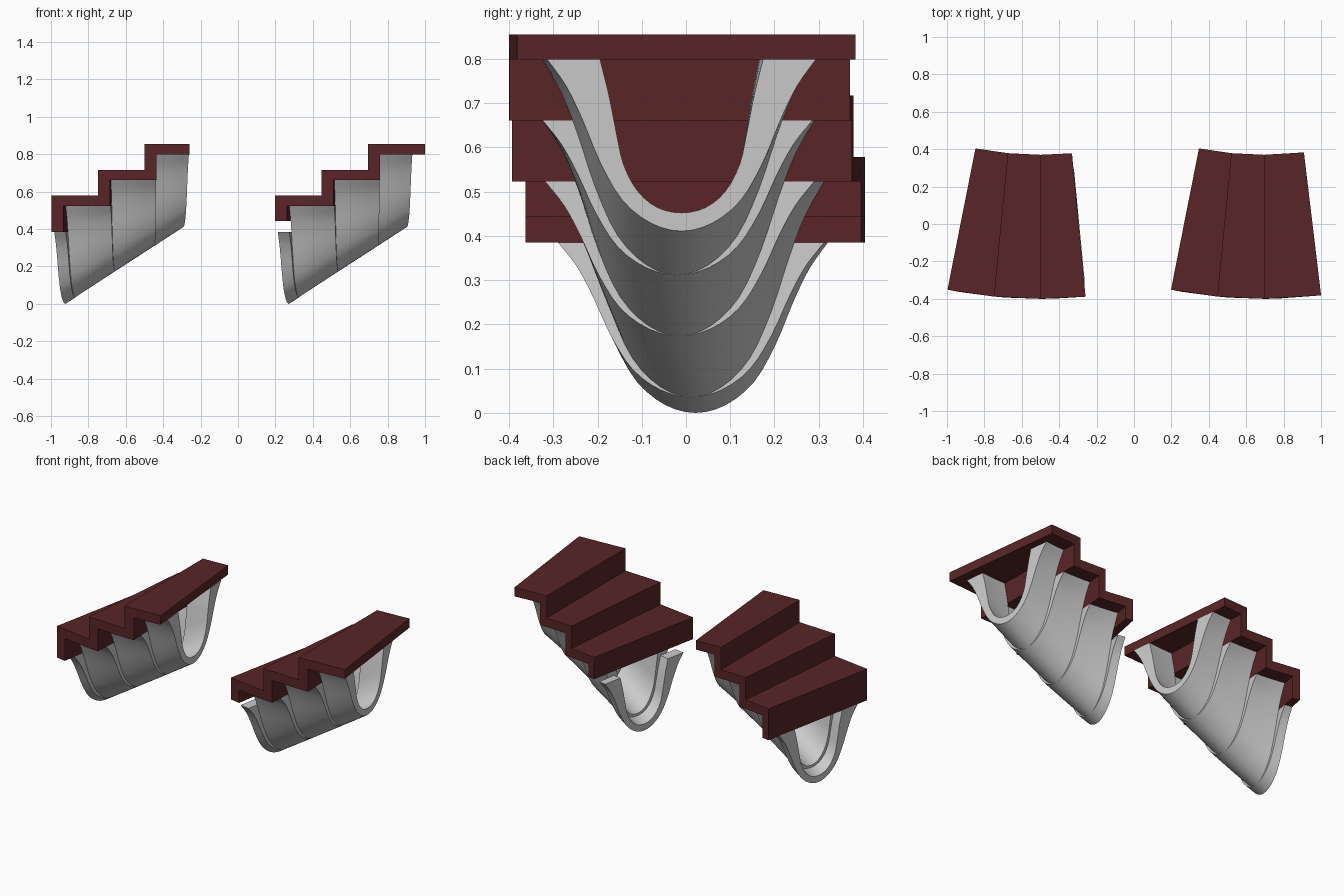
import bpy, bmesh
from math import sin, cos, radians
from mathutils import Vector

if "Cube" in bpy.data.objects:
    bpy.data.objects.remove(bpy.data.objects["Cube"])

CY = 2.16                        # y of the stair's turning centre
R_OUT, R_IN, R_MID = 2.56, 1.79, 2.18
STEP, START = 5.6, -11.2         # degrees per step, first riser
RISER = 1.45                     # riser thickness in degrees
RISE, THICK = 0.138, 0.056
SHELL_END = 5.48

red = bpy.data.materials.new("dark_red")
red.diffuse_color = (0.10, 0.018, 0.02, 1)
red.use_nodes = True
red.node_tree.nodes["Principled BSDF"].inputs["Base Color"].default_value = red.diffuse_color


def polar(cx, r, deg, z):
    a = radians(deg)
    return Vector((cx + r * sin(a), CY - r * cos(a), z))


def finish(bm, name, mat=None):
    bmesh.ops.recalc_face_normals(bm, faces=bm.faces)
    me = bpy.data.meshes.new(name)
    bm.to_mesh(me)
    bm.free()
    ob = bpy.data.objects.new(name, me)
    bpy.context.collection.objects.link(ob)
    if mat:
        me.materials.append(mat)
    return ob


# L-shaped step: riser and tread in one wedge
def step(name, cx, a0, a1, top, bottom):
    ar, zt = a0 + RISER, top - THICK
    prof = [(a0, bottom), (ar, bottom), (ar, zt), (a1, zt), (a1, top), (a0, top)]
    bm = bmesh.new()
    f = [bm.verts.new(polar(cx, R_OUT, a, z)) for a, z in prof]
    b = [bm.verts.new(polar(cx, R_IN, a, z)) for a, z in prof]
    for i in range(6):
        j = (i + 1) % 6
        bm.faces.new((f[i], f[j], b[j], b[i]))
    # split the L ends at the inner corner, plus the straight top line
    for s in (f, b):
        bm.faces.new((s[0], s[1], s[2], s[5]))
        bm.faces.new((s[2], s[3], s[4], s[5]))
    return finish(bm, name, red)


def smooth(pts, n=3):
    # Catmull-Rom refinement of a point list
    p = [Vector(q) for q in pts]
    p = [2 * p[0] - p[1]] + p + [2 * p[-1] - p[-2]]
    out = []
    for i in range(1, len(p) - 2):
        for k in range(n):
            t = k / n
            out.append(0.5 * (2 * p[i] + (p[i + 1] - p[i - 1]) * t
                       + (2 * p[i - 1] - 5 * p[i] + 4 * p[i + 1] - p[i + 2]) * t * t
                       + (3 * p[i] - p[i - 1] - 3 * p[i + 1] + p[i + 2]) * t ** 3))
    return out + [p[-2]]


def full(half):
    # mirror a half profile and normalise its height
    pts = [(-y, z) for y, z in half] + list(reversed(half))[1:]
    return [(v.x, v.y / 0.385) for v in smooth(pts)]


OUTER = full([(.305, .385), (.262, .325), (.225, .25), (.185, .155), (.135, .07), (.07, .018), (0, 0)])
INNER = full([(.185, .385), (.165, .305), (.148, .22), (.132, .15), (.10, .09), (.055, .053), (0, .041)])


# U-shaped shell: each section hangs from a flat top to the sloping underside
def shell(name, cx):
    bm = bmesh.new()
    backs = [START + RISER + STEP * i for i in range(3)]
    limits = [START] + backs + [SHELL_END]
    for i in range(4):
        a0, a1, top = limits[i], limits[i + 1], 0.385 + RISE * i
        n = 2 if i == 0 else 5
        rings = []
        for k in range(n + 1):
            a = a0 + (a1 - a0) * k / n
            low = RISE * (a - START) / STEP
            rings.append([[bm.verts.new(polar(cx, R_MID + y, a, low + t * (top - low)))
                           for y, t in line] for line in (OUTER, INNER)])
        m = len(OUTER)
        for r, s in zip(rings, rings[1:]):
            for side in (0, 1):
                for j in range(m - 1):
                    bm.faces.new((r[side][j], r[side][j + 1], s[side][j + 1], s[side][j]))
            for j in (0, m - 1):
                bm.faces.new((r[0][j], s[0][j], s[1][j], r[1][j]))
        for r in (rings[0], rings[-1]):
            for j in range(m - 1):
                bm.faces.new((r[0][j], r[0][j + 1], r[1][j + 1], r[1][j]))
    ob = finish(bm, name)
    bpy.ops.object.select_all(action='DESELECT')
    ob.select_set(True)
    bpy.context.view_layer.objects.active = ob
    bpy.ops.object.shade_smooth_by_angle(angle=radians(35))


# two stair pieces: (name, centre x, last tread end angle, first riser bottom)
for side, cx, end, first in (("left", -0.5, 5.4, 0.385), ("right", 0.695, 6.85, 0.444)):
    for i in range(3):
        a0 = START + STEP * i
        a1 = end if i == 2 else a0 + STEP
        top = 0.579 + RISE * i
        step(f"{side}_step_{i + 1}", cx, a0, a1, top,
             first if i == 0 else top - RISE - THICK)
    shell(f"{side}_support_shell", cx)
